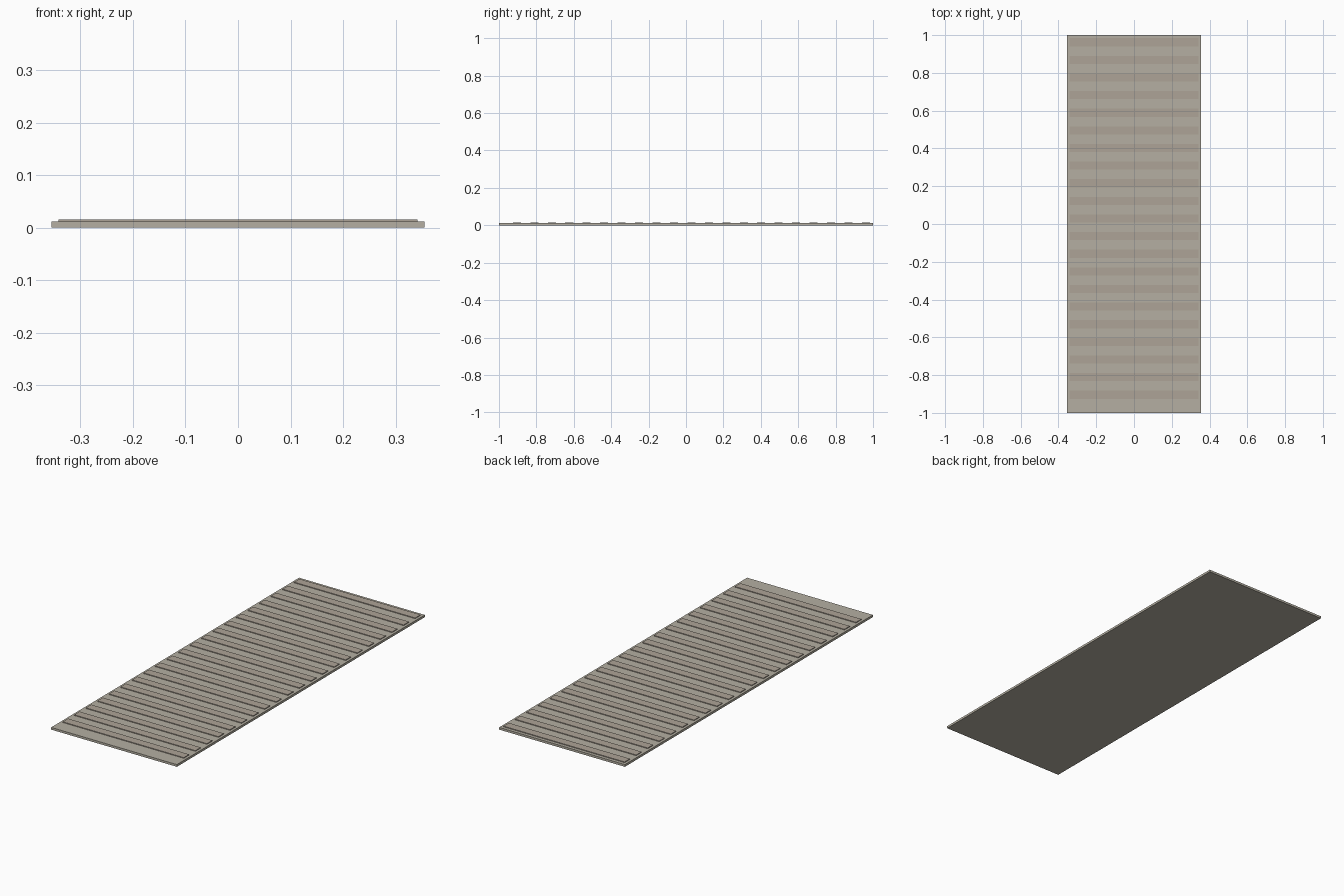
import bpy

if "Cube" in bpy.data.objects:
    bpy.data.objects.remove(bpy.data.objects["Cube"])


def material(name, color):
    m = bpy.data.materials.new(name)
    m.diffuse_color = (*color, 1)
    m.use_nodes = True
    m.node_tree.nodes["Principled BSDF"].inputs["Base Color"].default_value = m.diffuse_color
    return m


def box(name, size, center, mat):
    bpy.ops.mesh.primitive_cube_add(size=1, location=center)
    ob = bpy.context.object
    ob.name = name
    ob.scale = size
    bpy.ops.object.transform_apply(location=False, rotation=False, scale=True)
    ob.data.materials.append(mat)
    return ob


PLATE_TOP, RIB_TOP = 0.0114, 0.0152
RIB_COUNT, RIB_PITCH, RIB_START = 21, 0.0933, -0.904

plate_mat = material("plate_beige", (0.46, 0.43, 0.36))
rib_mat = material("rib_brown", (0.42, 0.37, 0.31))

# Flat base plate
box("base_plate", (0.71, 2.0, PLATE_TOP), (0, 0, PLATE_TOP / 2), plate_mat)

# Raised cross ribs, slightly sunk into the plate
bottom = PLATE_TOP - 0.001
for i in range(RIB_COUNT):
    box(f"rib_{i + 1:02d}", (0.684, 0.043, RIB_TOP - bottom),
        (0, RIB_START + i * RIB_PITCH, (RIB_TOP + bottom) / 2), rib_mat)
